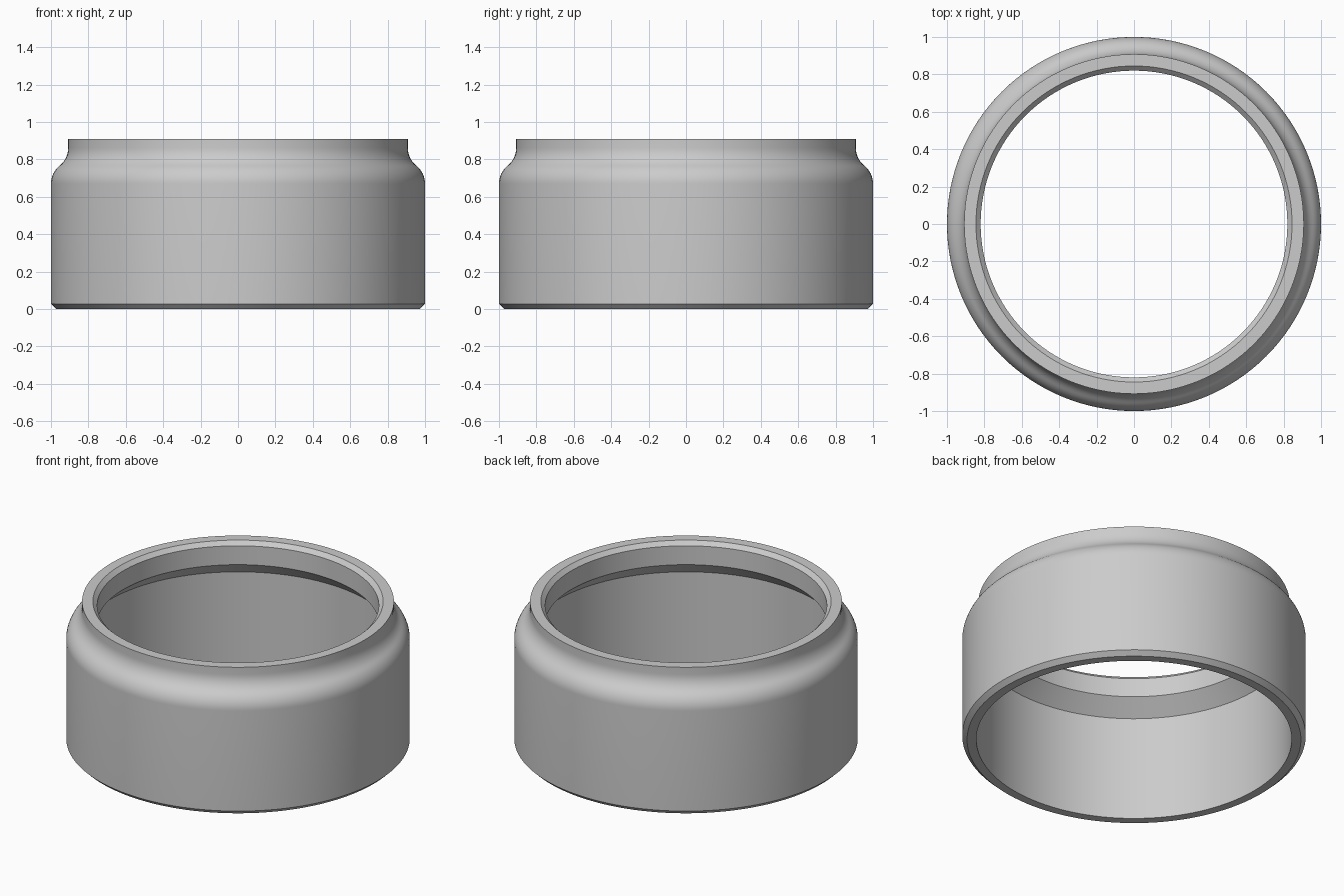
import bpy, bmesh
from math import sin, cos, atan, pi, radians

if "Cube" in bpy.data.objects:
    bpy.data.objects.remove(bpy.data.objects["Cube"], do_unlink=True)

SEGMENTS = 128
ARC_STEPS = 8

# Material
grey = bpy.data.materials.new("plain_grey")
grey.use_nodes = True
colour = (0.6, 0.6, 0.6, 1)
grey.diffuse_color = colour
grey.node_tree.nodes["Principled BSDF"].inputs["Base Color"].default_value = colour


def shoulder(r0, z0, r1, z1):
    """Two equal tangent arcs joining two vertical walls."""
    dr, dz = r0 - r1, z1 - z0
    a = 2 * atan(dr / dz)
    radius = dz / (2 * sin(a))
    steps = [a * i / ARC_STEPS for i in range(ARC_STEPS + 1)]
    lower = [(r0 - radius * (1 - cos(t)), z0 + radius * sin(t)) for t in steps]
    upper = [(r1 + radius * (1 - cos(t)), z1 - radius * sin(t)) for t in reversed(steps)]
    return lower + upper[1:]


# Closed wall section: outside going up, then the bore going down
profile = [(0.972, 0), (1, 0.027)]
profile += shoulder(1, 0.67, 0.908, 0.862)
profile += [(0.908, 0.908), (0.845, 0.908), (0.82, 0.883),
            (0.82, 0.762), (0.918, 0.67), (0.918, 0)]

# Revolve the section into the collar
bm = bmesh.new()
rings = []
for i in range(SEGMENTS):
    t = 2 * pi * i / SEGMENTS
    rings.append([bm.verts.new((r * cos(t), r * sin(t), z)) for r, z in profile])
count = len(profile)
for i, ring in enumerate(rings):
    following = rings[(i + 1) % SEGMENTS]
    for j in range(count):
        k = (j + 1) % count
        bm.faces.new((ring[j], following[j], following[k], ring[k]))
bmesh.ops.recalc_face_normals(bm, faces=bm.faces)

mesh = bpy.data.meshes.new("collar_ring")
bm.to_mesh(mesh)
bm.free()
mesh.materials.append(grey)
collar = bpy.data.objects.new("collar_ring", mesh)
bpy.context.collection.objects.link(collar)

# Smooth walls with crisp chamfers and rims
bpy.ops.object.select_all(action="DESELECT")
collar.select_set(True)
bpy.context.view_layer.objects.active = collar
bpy.ops.object.shade_smooth_by_angle(angle=radians(30))
